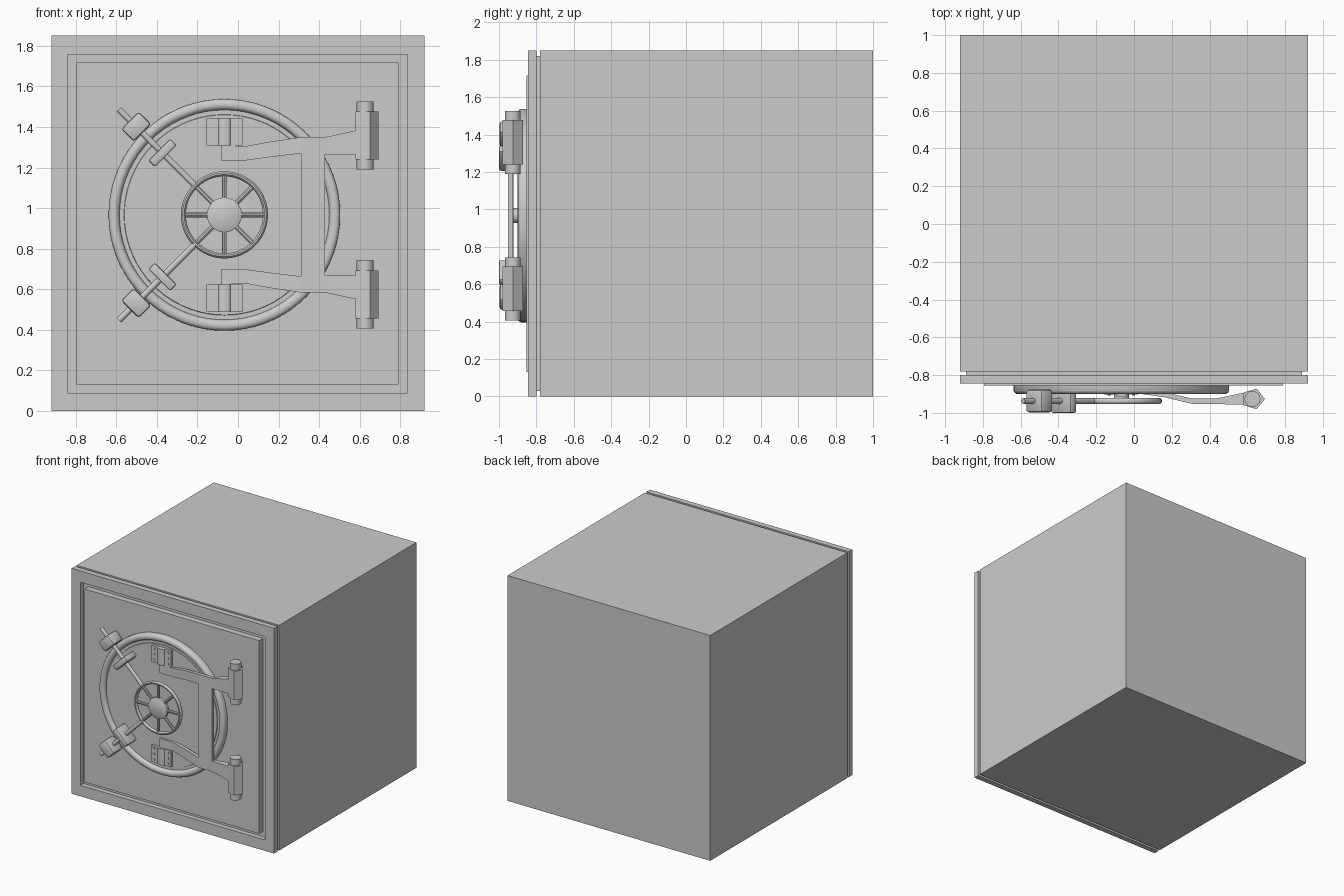
import bpy, bmesh, math
from mathutils import Vector, Matrix

if "Cube" in bpy.data.objects:
    bpy.data.objects.remove(bpy.data.objects["Cube"])

CX, CZ = -0.067, 0.967          # centre of the round door


def finish(name, bm, smooth=False):
    bmesh.ops.remove_doubles(bm, verts=bm.verts, dist=1e-5)
    bmesh.ops.recalc_face_normals(bm, faces=bm.faces)
    me = bpy.data.meshes.new(name)
    bm.to_mesh(me)
    bm.free()
    ob = bpy.data.objects.new(name, me)
    bpy.context.collection.objects.link(ob)
    if smooth:
        bpy.ops.object.select_all(action='DESELECT')
        ob.select_set(True)
        bpy.context.view_layer.objects.active = ob
        bpy.ops.object.shade_smooth_by_angle(angle=math.radians(35))
    return ob


def loft(name, rings, smooth=False):
    """Skin a list of equal-length point rings and cap both ends."""
    bm = bmesh.new()
    vs = [[bm.verts.new(p) for p in r] for r in rings]
    n = len(rings[0])
    for a, b in zip(vs, vs[1:]):
        for i in range(n):
            j = (i + 1) % n
            bm.faces.new((a[i], a[j], b[j], b[i]))
    bm.faces.new(vs[0])
    bm.faces.new(vs[-1])
    return finish(name, bm, smooth)


def lathe(name, profile, n=64, cx=CX, cz=CZ, closed=False):
    """Spin (radius, y) points about an axis along y."""
    bm = bmesh.new()
    vs = [bm.verts.new((cx + r, y, cz)) for r, y in profile]
    es = [bm.edges.new(p) for p in zip(vs, vs[1:])]
    if closed:
        es.append(bm.edges.new((vs[-1], vs[0])))
    bmesh.ops.spin(bm, geom=vs + es, cent=(cx, 0, cz), axis=(0, 1, 0),
                   angle=math.tau, steps=n)
    return finish(name, bm, True)


def rod(name, a, b, r, n=16):
    a, b = Vector(a), Vector(b)
    bm = bmesh.new()
    m = Matrix.Translation((a + b) / 2) @ (b - a).to_track_quat('Z', 'Y').to_matrix().to_4x4()
    bmesh.ops.create_cone(bm, cap_ends=True, segments=n, radius1=r, radius2=r,
                          depth=(b - a).length, matrix=m)
    return finish(name, bm, True)


def block(name, centre, size, bevel, turn=0):
    bm = bmesh.new()
    m = Matrix.Translation(centre) @ Matrix.Rotation(turn, 4, 'Y') @ Matrix.Diagonal((*size, 1))
    bmesh.ops.create_cube(bm, size=1, matrix=m)
    if bevel:
        bmesh.ops.bevel(bm, geom=bm.edges[:], offset=bevel, segments=2,
                        profile=0.5, affect='EDGES')
    return finish(name, bm, True)


def rect(x0, x1, z0, z1, y):
    return [(x0, y, z0), (x1, y, z0), (x1, y, z1), (x0, y, z1)]


# Vault body: box, shadow gap, front frame, recess and raised square panel
full = (-0.92, 0.92, 0, 1.85)
gap = (-0.89, 0.89, 0.03, 1.82)
hole = (-0.84, 0.835, 0.09, 1.757)
panel = (-0.795, 0.79, 0.132, 1.717)
loft("vault_body", [rect(*s, y) for s, y in [
    (full, 1), (full, -0.78), (gap, -0.78), (gap, -0.80), (full, -0.80),
    (full, -0.845), (hole, -0.845), (hole, -0.805), (panel, -0.805), (panel, -0.854)]])

# Round door with rounded rim and inner step
lathe("round_door", [(0.571, -0.845), (0.571, -0.882), (0.566, -0.892), (0.556, -0.899),
                     (0.54, -0.9), (0.528, -0.896), (0.52, -0.886), (0.517, -0.874),
                     (0.495, -0.874), (0.493, -0.88), (0, -0.88)], 72)

# Hand wheel: rim, hub, stem and eight spokes
lathe("wheel_rim", [(0.2025 + 0.0125 * math.cos(t * math.tau / 10),
                     -0.937 + 0.016 * math.sin(t * math.tau / 10)) for t in range(10)],
      48, closed=True)
lathe("wheel_hub", [(0, -0.922), (0.086, -0.922), (0.086, -0.946), (0.08, -0.95), (0, -0.95)], 24)
rod("wheel_stem", (CX, -0.87, CZ), (CX, -0.925, CZ), 0.04, 20)
for k in range(8):
    c, s = math.cos(k * math.pi / 4), math.sin(k * math.pi / 4)
    rod("wheel_spoke", (CX + 0.07 * c, -0.937, CZ + 0.07 * s),
        (CX + 0.2 * c, -0.937, CZ + 0.2 * s), 0.012, 10)

# Arm cross-sections: x, z low, z high, y front, y back
ARM = [(-0.085, 1.235, 1.312, -0.897, -0.87), (0.035, 1.235, 1.305, -0.899, -0.87),
       (0.16, 1.252, 1.328, -0.917, -0.89), (0.31, 1.27, 1.35, -0.953, -0.925),
       (0.43, 1.265, 1.35, -0.953, -0.925), (0.595, 1.265, 1.386, -0.957, -0.89)]

for side in (1, -1):
    def Z(z):
        return CZ + side * (z - CZ)

    # Swing arm
    loft("hinge_arm", [[(x, f, Z(a)), (x, f, Z(b)), (x, k, Z(b)), (x, k, Z(a))]
                       for x, a, b, f, k in ARM])

    # Five-sided hinge block on a round pin
    pent = [(0.63 + 0.063 * math.cos(i * math.tau / 5),
             -0.926 + 0.057 * math.sin(i * math.tau / 5)) for i in range(5)]
    loft("hinge_block", [[(x, y, Z(z)) for x, y in pent] for z in (1.24, 1.477)])
    rod("hinge_pin", (0.627, -0.926, Z(1.19)), (0.627, -0.926, Z(1.527)), 0.042, 20)

    # Bracket: flanged plate with a curved saddle and six bolts
    prof = [(-0.089, -0.87), (-0.089, -0.902), (-0.03, -0.902)]
    prof += [(-0.03 * math.cos(t * math.pi / 8), -0.902 - 0.013 * math.sin(t * math.pi / 8))
             for t in range(1, 8)]
    prof += [(0.03, -0.902), (0.089, -0.902), (0.089, -0.87)]
    loft("arm_bracket", [[(CX + x, y, Z(z)) for x, y in prof] for z in (1.31, 1.443)], True)
    for bx in (-0.064, 0.064):
        for bz in (1.332, 1.377, 1.421):
            rod("bracket_bolt", (CX + bx, -0.9, Z(bz)), (CX + bx, -0.907, Z(bz)), 0.009, 10)

    # Diagonal locking bar with its two guide blocks
    def diag(r, y):
        h = r * math.sqrt(0.5)
        return (CX - h, y, CZ + side * h)

    turn = side * math.pi / 4
    rod("locking_bar", diag(0.205, -0.937), diag(0.735, -0.937), 0.015, 12)
    block("outer_guide", diag(0.615, -0.937), (0.088, 0.12, 0.122), 0.014, turn)
    block("inner_guide", diag(0.432, -0.937), (0.046, 0.126, 0.152), 0.01, turn)

# Upright joining the two arms
block("arm_upright", (0.37, -0.939, CZ), (0.12, 0.028, 0.62), 0)
